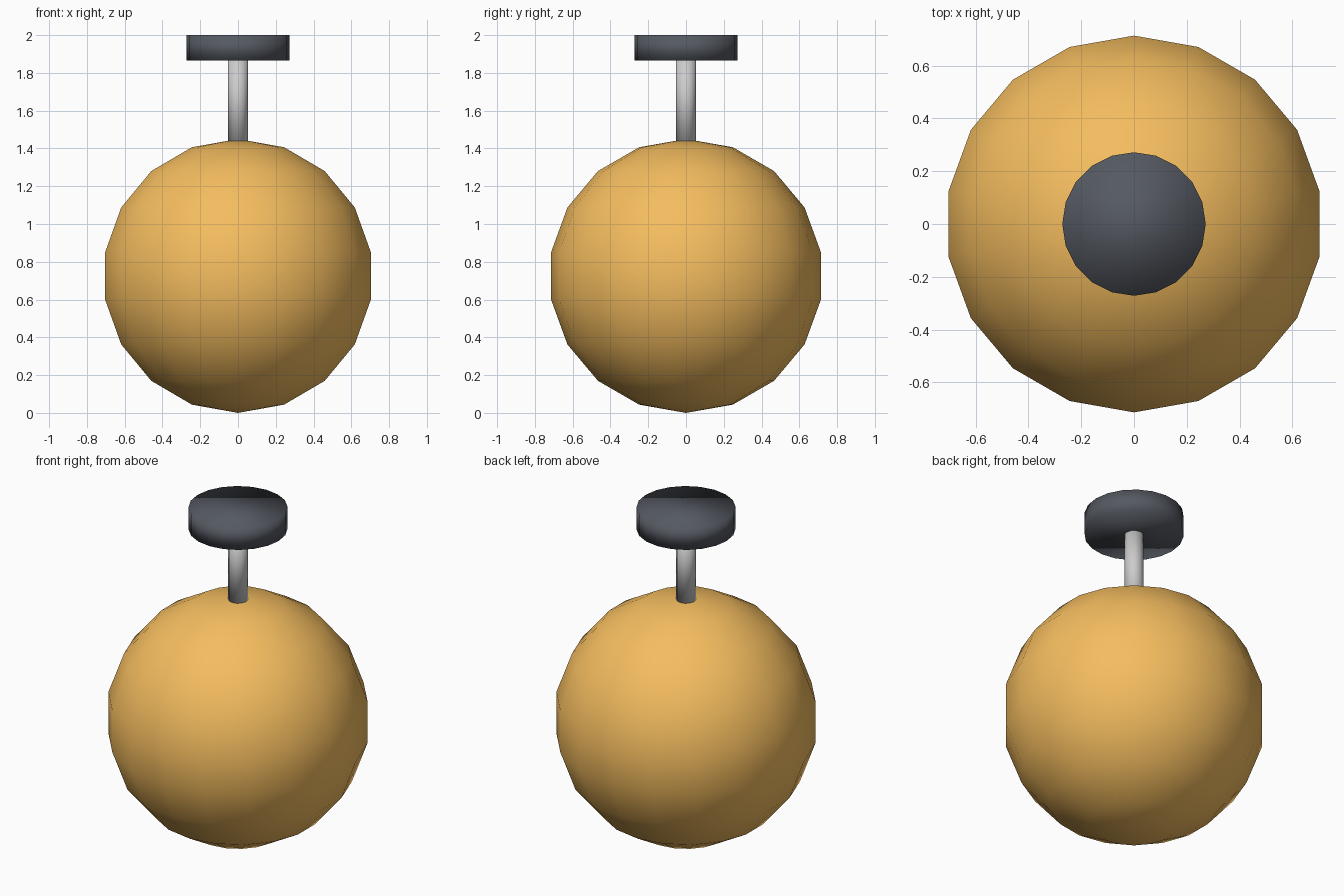
import bpy, bmesh
from mathutils import Matrix

if "Cube" in bpy.data.objects:
    bpy.data.objects.remove(bpy.data.objects["Cube"])


def material(name, rgb):
    mat = bpy.data.materials.new(name)
    mat.diffuse_color = (*rgb, 1)
    mat.use_nodes = True
    mat.node_tree.nodes["Principled BSDF"].inputs["Base Color"].default_value = mat.diffuse_color
    return mat


def finish(name, bm, mat):
    mesh = bpy.data.meshes.new(name)
    bm.to_mesh(mesh)
    bm.free()
    mesh.materials.append(mat)
    mesh.shade_smooth()
    obj = bpy.data.objects.new(name, mesh)
    bpy.context.collection.objects.link(obj)
    return obj


def cylinder(name, radius, z0, z1, sides, mat):
    bm = bmesh.new()
    bmesh.ops.create_cone(bm, cap_ends=True, segments=sides,
                          radius1=radius, radius2=radius, depth=z1 - z0,
                          matrix=Matrix.Translation((0, 0, (z0 + z1) / 2)))
    return finish(name, bm, mat)


amber = material("amber_glass", (0.91, 0.51, 0.115))
dark = material("dark_metal", (0.09, 0.10, 0.12))
light = material("light_metal", (0.8, 0.8, 0.82))

# Globe shade: low-poly sphere, 18 segments by 9 rings
R = 0.725
bm = bmesh.new()
bmesh.ops.create_uvsphere(bm, u_segments=18, v_segments=9, radius=R,
                          matrix=Matrix.Translation((0, 0, R)))
finish("globe_shade", bm, amber)

# Hanging rod, sunk slightly into the globe and the ceiling plate
cylinder("hanging_rod", 0.054, 1.43, 1.88, 12, light)

# Ceiling plate
cylinder("ceiling_plate", 0.272, 1.866, 2.0, 20, dark)
